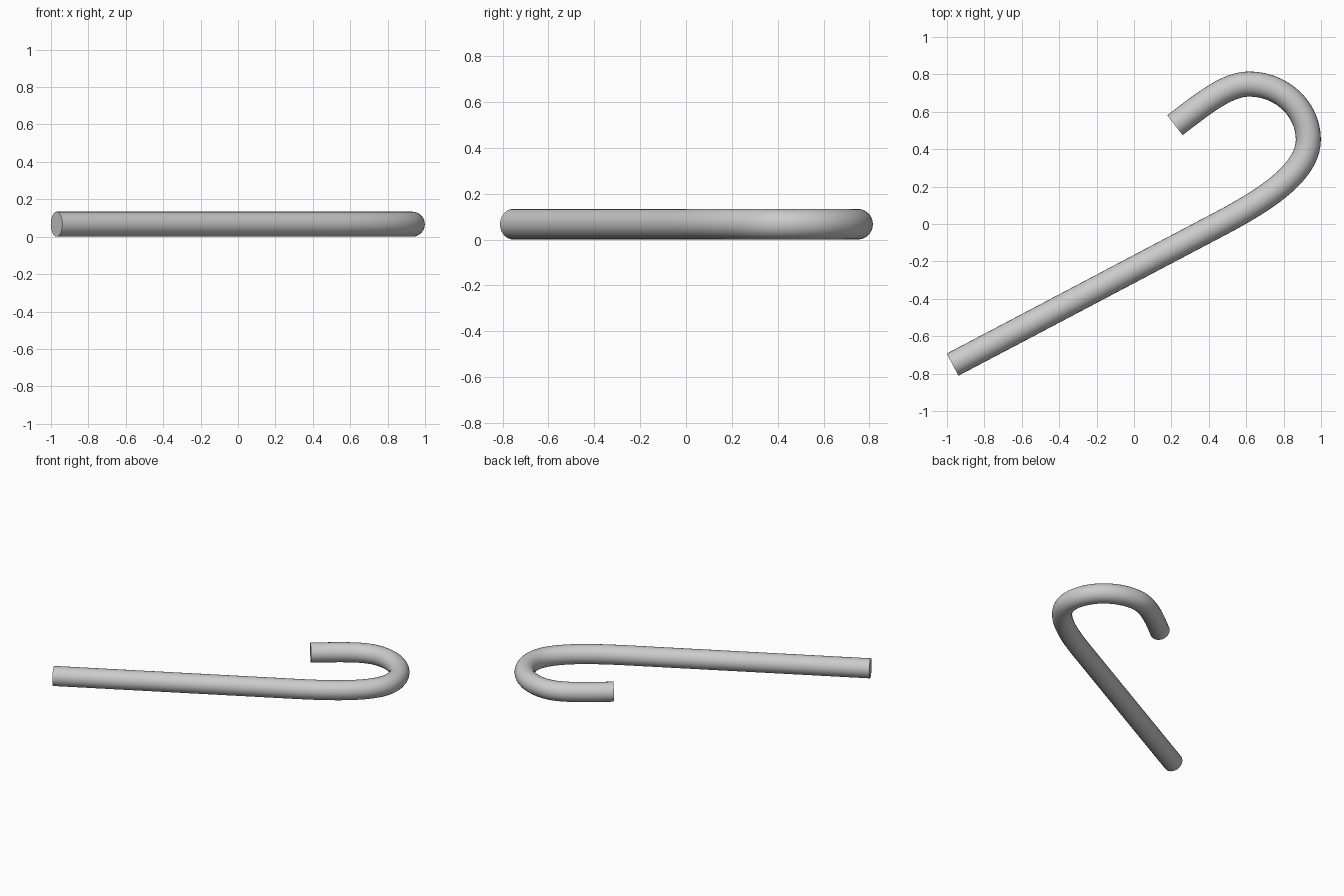
import bpy
import math

if "Cube" in bpy.data.objects:
    bpy.data.objects.remove(bpy.data.objects["Cube"])

RADIUS = 0.067

# Centreline of the cane: (left handle, point, right handle), all in the ground plane
path = [
    ((-1.05, -0.792), (-0.97, -0.752), (-0.50, -0.505)),   # foot of the shaft
    ((0.10, -0.188), (0.40, -0.03), (0.62, 0.085)),        # start of the crook
    ((0.932, 0.25), (0.932, 0.45), (0.932, 0.615)),        # outermost side
    ((0.79, 0.748), (0.615, 0.748), (0.50, 0.748)),        # top of the crook
    ((0.377, 0.65), (0.219, 0.528), (0.14, 0.467)),        # handle tip
]

# Round tube swept along the centreline
curve = bpy.data.curves.new("hooked_cane", 'CURVE')
curve.dimensions = '3D'
curve.resolution_u = 24
curve.bevel_depth = RADIUS
curve.bevel_resolution = 10
curve.use_fill_caps = True
spline = curve.splines.new('BEZIER')
spline.bezier_points.add(len(path) - 1)
for bp, (left, co, right) in zip(spline.bezier_points, path):
    bp.handle_left_type = bp.handle_right_type = 'FREE'
    bp.co = (*co, RADIUS)
    bp.handle_left = (*left, RADIUS)
    bp.handle_right = (*right, RADIUS)

cane = bpy.data.objects.new("hooked_cane", curve)
bpy.context.collection.objects.link(cane)

# Mesh with smooth sides and crisp flat ends
bpy.ops.object.select_all(action='DESELECT')
cane.select_set(True)
bpy.context.view_layer.objects.active = cane
bpy.ops.object.convert(target='MESH')
bpy.ops.object.mode_set(mode='EDIT')
bpy.ops.mesh.select_all(action='SELECT')
bpy.ops.mesh.remove_doubles(threshold=0.0001)
bpy.ops.mesh.normals_make_consistent(inside=False)
bpy.ops.object.mode_set(mode='OBJECT')
bpy.ops.object.shade_smooth_by_angle(angle=math.radians(40))
